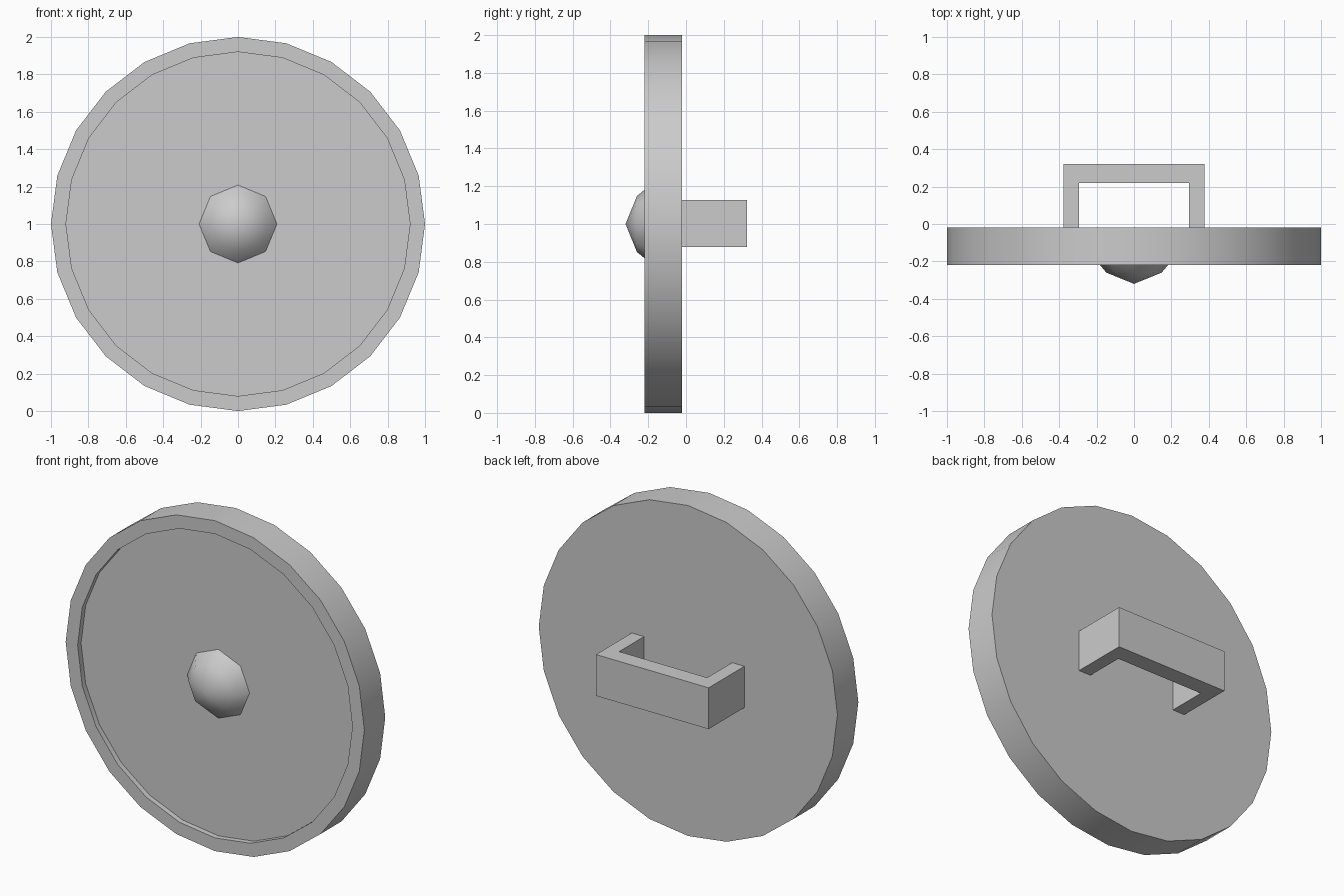
import bpy, bmesh
from math import sin, cos, pi, radians

if "Cube" in bpy.data.objects:
    bpy.data.objects.remove(bpy.data.objects["Cube"])


def finish(name, bm):
    bmesh.ops.recalc_face_normals(bm, faces=bm.faces)
    me = bpy.data.meshes.new(name)
    bm.to_mesh(me)
    bm.free()
    ob = bpy.data.objects.new(name, me)
    bpy.context.collection.objects.link(ob)
    return ob


def lathe(name, profile, sides, smooth_angle):
    """Spin (radius, y) points around the y axis at z = 1, capping both ends."""
    bm = bmesh.new()
    rings = []
    for r, y in profile:
        n = sides if r > 0 else 1
        rings.append([bm.verts.new((r * sin(2 * pi * i / sides), y,
                                    1 + r * cos(2 * pi * i / sides)))
                      for i in range(n)])
    for a, b in zip(rings, rings[1:]):
        for i in range(sides):
            j = (i + 1) % sides
            if len(b) == 1:
                bm.faces.new((a[i], a[j], b[0]))
            else:
                bm.faces.new((a[i], a[j], b[j], b[i]))
    for ring in (rings[0], rings[-1]):
        if len(ring) > 1:
            bm.faces.new(ring)
    ob = finish(name, bm)
    bpy.ops.object.select_all(action='DESELECT')
    ob.select_set(True)
    bpy.context.view_layer.objects.active = ob
    bpy.ops.object.shade_smooth_by_angle(angle=radians(smooth_angle))
    return ob


# Round plate with a raised rim around the recessed front
lathe("shield_plate", [(1, -0.02), (1, -0.22), (0.92, -0.22), (0.92, -0.187)], 24, 30)

# Faceted dome in the middle of the front
lathe("center_boss", [(0.21, -0.185), (0.148, -0.26), (0, -0.32)], 8, 60)

# U-shaped grip on the back, extruded upwards
outline = [(-0.377, -0.02), (-0.377, 0.322), (0.377, 0.322), (0.377, -0.02),
           (0.295, -0.02), (0.295, 0.218), (-0.295, 0.218), (-0.295, -0.02)]
bm = bmesh.new()
base = bm.faces.new([bm.verts.new((x, y, 0.878)) for x, y in outline])
top = bmesh.ops.extrude_face_region(bm, geom=[base], use_keep_orig=True)
bmesh.ops.translate(bm, vec=(0, 0, 0.25),
                    verts=[v for v in top["geom"] if isinstance(v, bmesh.types.BMVert)])
finish("back_handle", bm)
